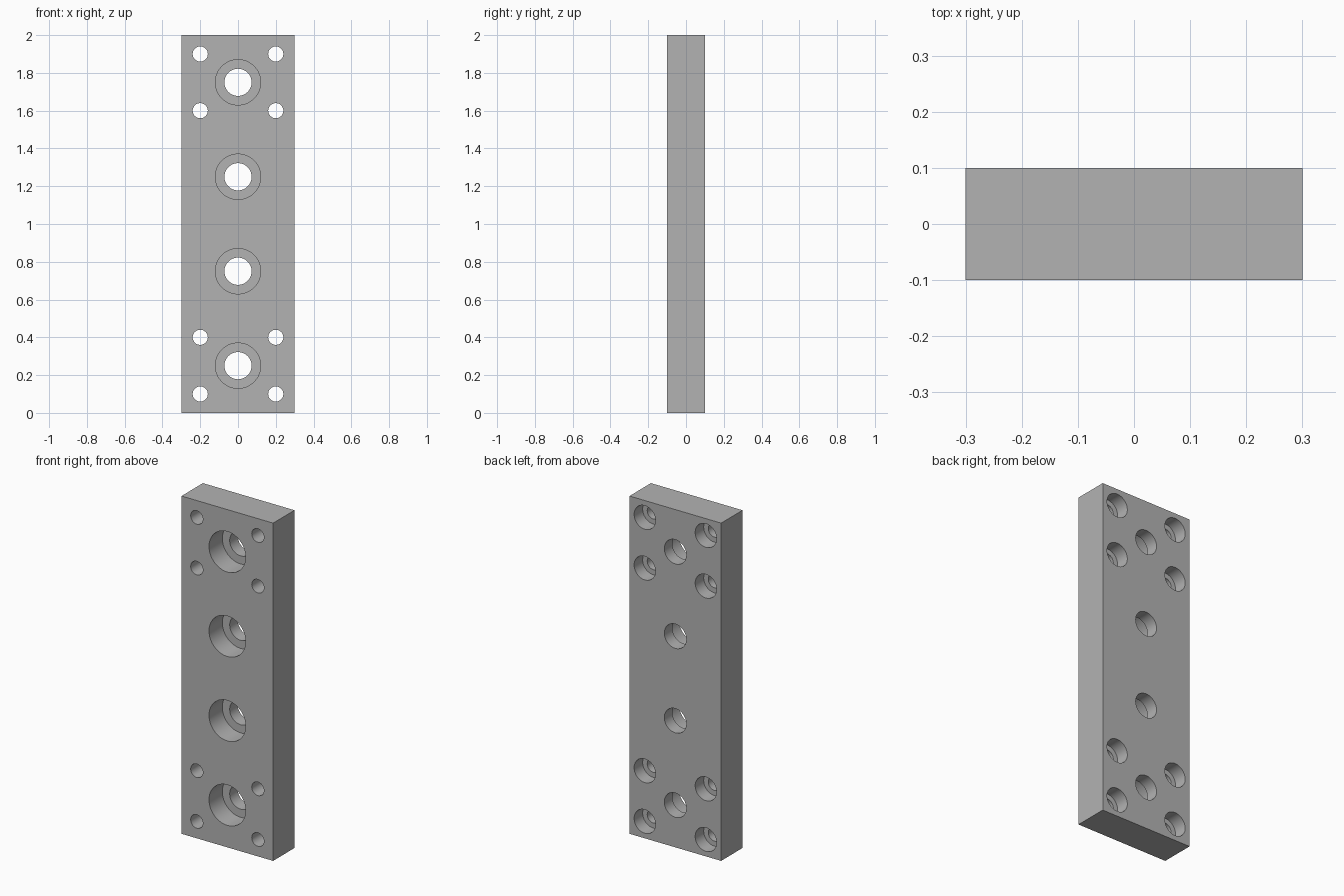
import bpy, bmesh, math

SEGMENTS = 64
WIDTH, DEPTH, HEIGHT = 0.6, 0.2, 2.0

if "Cube" in bpy.data.objects:
    bpy.data.objects.remove(bpy.data.objects["Cube"], do_unlink=True)

grey = bpy.data.materials.new("plain grey")
grey.use_nodes = True
colour = (0.45, 0.45, 0.45, 1)
grey.diffuse_color = colour
grey.node_tree.nodes["Principled BSDF"].inputs["Base Color"].default_value = colour


def make_object(name, bm):
    bmesh.ops.recalc_face_normals(bm, faces=bm.faces)
    mesh = bpy.data.meshes.new(name)
    bm.to_mesh(mesh)
    bm.free()
    mesh.materials.append(grey)
    obj = bpy.data.objects.new(name, mesh)
    bpy.context.collection.objects.link(obj)
    return obj


def add_stepped_pin(bm, x, z, profile):
    """Closed turned solid along y, from (radius, y) steps."""
    rings = []
    for radius, y in profile:
        angles = [2 * math.pi * i / SEGMENTS for i in range(SEGMENTS)]
        rings.append([bm.verts.new((x + radius * math.cos(a), y, z + radius * math.sin(a)))
                      for a in angles])
    for a, b in zip(rings, rings[1:]):
        for i in range(SEGMENTS):
            j = (i + 1) % SEGMENTS
            bm.faces.new((a[i], a[j], b[j], b[i]))
    bm.faces.new(rings[0])
    bm.faces.new(rings[-1])


# Plate body
bm = bmesh.new()
bmesh.ops.create_cube(bm, size=1)
for v in bm.verts:
    v.co = (v.co.x * WIDTH, v.co.y * DEPTH, (v.co.z + 0.5) * HEIGHT)
plate = make_object("mounting_plate", bm)

# Counterbored holes: middle row opens wide at the front, corners at the back
face, over = DEPTH / 2, DEPTH
middle_step = -face + 0.125
corner_step = face - 0.08
middle = [(0.12, -over), (0.12, middle_step), (0.072, middle_step), (0.072, over)]
corner = [(0.04, -over), (0.04, corner_step), (0.07, corner_step), (0.07, over)]

bm = bmesh.new()
for z in (0.25, 0.75, 1.25, 1.75):
    add_stepped_pin(bm, 0, z, middle)
for x in (-0.2, 0.2):
    for z in (0.1, 0.4, 1.6, 1.9):
        add_stepped_pin(bm, x, z, corner)
cutter = make_object("hole_cutter", bm)
cutter.hide_render = True

# Cut the holes and drop the cutter
cut = plate.modifiers.new("holes", "BOOLEAN")
cut.operation = "DIFFERENCE"
cut.solver = "EXACT"
cut.object = cutter
bpy.ops.object.select_all(action="DESELECT")
bpy.context.view_layer.objects.active = plate
plate.select_set(True)
bpy.ops.object.modifier_apply(modifier=cut.name)
bpy.data.objects.remove(cutter, do_unlink=True)

# Smooth bores with crisp rims
bpy.ops.object.shade_smooth_by_angle(angle=math.radians(30))
